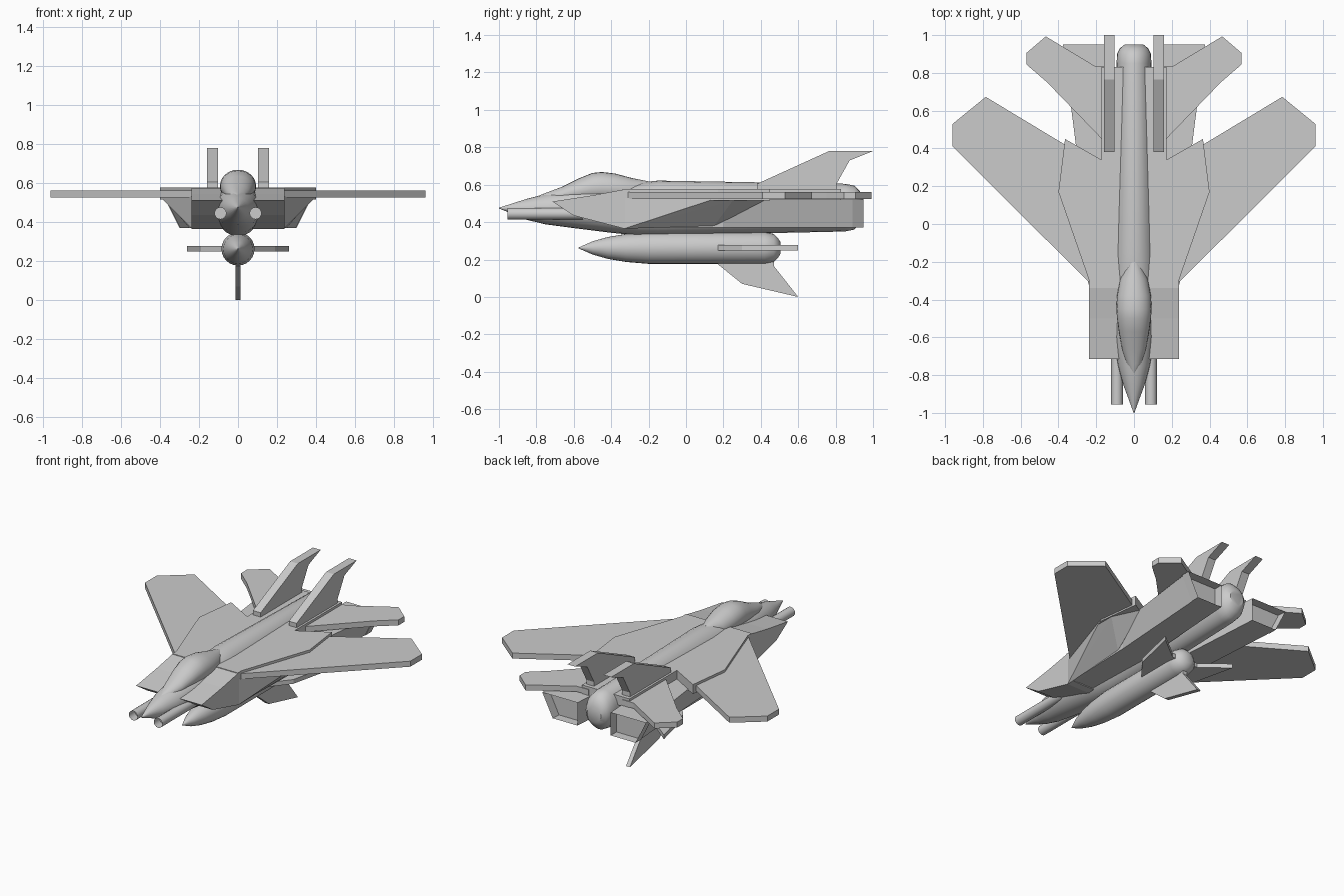
import bpy, bmesh, math
from mathutils import Vector

if "Cube" in bpy.data.objects:
    bpy.data.objects.remove(bpy.data.objects["Cube"])


def finish(name, bm, smooth=False):
    bmesh.ops.recalc_face_normals(bm, faces=bm.faces[:])
    me = bpy.data.meshes.new(name)
    bm.to_mesh(me)
    bm.free()
    ob = bpy.data.objects.new(name, me)
    bpy.context.collection.objects.link(ob)
    if smooth:
        bpy.ops.object.select_all(action='DESELECT')
        ob.select_set(True)
        bpy.context.view_layer.objects.active = ob
        bpy.ops.object.shade_smooth_by_angle(angle=math.radians(35))
    return ob


def loft(bm, rings):
    """Skin a list of equal-length rings and cap both ends."""
    vs = [[bm.verts.new(p) for p in r] for r in rings]
    n = len(vs[0])
    for a, b in zip(vs, vs[1:]):
        for i in range(n):
            j = (i + 1) % n
            bm.faces.new((a[i], a[j], b[j], b[i]))
    first = bm.faces.new(vs[0])
    last = bm.faces.new(vs[-1])
    return first, last


def round_body(name, sections, x=0, n=24):
    """Sections are (y, half width, bottom z, top z)."""
    bm = bmesh.new()
    rings = []
    for y, w, b, t in sections:
        ang = [math.tau * i / n for i in range(n)]
        rings.append([(x + w * math.cos(a), y, (b + t) / 2 + (t - b) / 2 * math.sin(a)) for a in ang])
    loft(bm, rings)
    return finish(name, bm, True)


def prism(name, pts, axis, lo, hi):
    """Extrude a profile: axis z uses (x, y), axis x uses (y, z)."""
    bm = bmesh.new()
    if axis == 'z':
        rings = [[(u, v, h) for u, v in pts] for h in (lo, hi)]
    else:
        rings = [[(h, u, v) for u, v in pts] for h in (lo, hi)]
    loft(bm, rings)
    return finish(name, bm)


def mirrored(ob):
    """Add the left-hand twin across x = 0."""
    m = ob.modifiers.new("mirror", 'MIRROR')
    m.use_mirror_merge = False
    return ob


# Fuselage and canopy
round_body("fuselage", [
    (-1, .002, .473, .477), (-.85, .057, .412, .525), (-.75, .085, .388, .55),
    (-.6, .11, .368, .575), (-.4, .12, .343, .597), (-.25, .12, .328, .612),
    (-.15, .118, .328, .622), (.85, .092, .35, .605), (.90, .09, .36, .595),
    (.93, .075, .39, .565), (.95, .05, .425, .525)])
round_body("canopy", [
    (-.79, .005, .53, .54), (-.74, .04, .5, .56), (-.66, .063, .5, .59),
    (-.57, .08, .5, .635), (-.50, .09, .5, .663), (-.45, .093, .5, .668),
    (-.38, .09, .5, .66), (-.29, .073, .5, .636), (-.2, .03, .53, .618)])

# Intake wedges
mirrored(prism("intake", [(-.715, .51), (-.6, .435), (-.33, .365), (-.28, .365),
                          (-.28, .575), (-.34, .573), (-.5, .543)], 'x', .03, .237))

# Engine nacelles with hollow exhausts
bm = bmesh.new()
rings = []
for y, inner, bottom, top in [(-.3, .03, .237, .237), (.2, .07, .25, .28), (.95, .12, .30, .375)]:
    rings.append([(inner, y, .37), (bottom, y, .37), (top, y, .52), (inner, y, .52)])
_, end = loft(bm, rings)
bmesh.ops.inset_region(bm, faces=[end], thickness=.025)
for v in end.verts:
    v.co.y -= .06
mirrored(finish("nacelle", bm))

# Faired underside of the wing root
bm = bmesh.new()
for p in [(.2, -.33, .365), (.236, -.33, .365), (.236, -.33, .53), (.2, -.33, .53),
          (.4, .17, .53), (.385, .25, .515), (.3, .43, .515), (.2, .4, .515), (.25, .15, .38)]:
    bm.verts.new(p)
bmesh.ops.convex_hull(bm, input=bm.verts[:])
mirrored(finish("wing_root_fairing", bm))

# Upper deck and rear deck
mirrored(prism("upper_deck", [(.03, -.34), (.237, -.34), (.237, -.3), (.4, .17), (.365, .45),
                              (.172, .34), (.172, .83), (.03, .83)], 'z', .515, .577))

# Wings and tailplanes
mirrored(prism("wing", [(.1, -.3), (.237, -.31), (.96, .41), (.96, .53), (.785, .673),
                        (.1, .26)], 'z', .525, .561))
mirrored(prism("tailplane", [(.12, .42), (.17, .45), (.46, .75), (.57, .845), (.57, .905),
                             (.467, .993), (.205, .835), (.12, .835)], 'z', .525, .561))

# Twin tail fins
mirrored(prism("tail_fin", [(.38, .57), (.38, .605), (.765, .78), (1, .78), (.875, .73),
                            (.805, .605), (.805, .57)], 'x', .102, .158))

# Nose gun tubes, bored at the front
bm = bmesh.new()
rings = [[(.09 + .031 * math.cos(math.tau * i / 16), y, .445 + .031 * math.sin(math.tau * i / 16))
          for i in range(16)] for y in (-.955, -.55)]
front, _ = loft(bm, rings)
bmesh.ops.inset_region(bm, faces=[front], thickness=.009)
for v in front.verts:
    v.co.y += .06
mirrored(finish("gun_tube", bm, True))

# Belly tank with three fins
round_body("belly_tank", [(y, r, .262 - r, .262 + r) for y, r in [
    (-.575, .002), (-.5, .035), (-.42, .058), (-.32, .075), (-.2, .085), (.42, .085),
    (.47, .075), (.49, .055), (.505, .032)]])
tank_fin = [(.03, .17), (.085, .17), (.19, .3), (.26, .6), (.095, .47), (.03, .47)]
mirrored(prism("tank_side_fin", tank_fin, 'z', .249, .277))
prism("tank_lower_fin", [(y, .26 - r) for r, y in tank_fin], 'x', -.014, .014)
